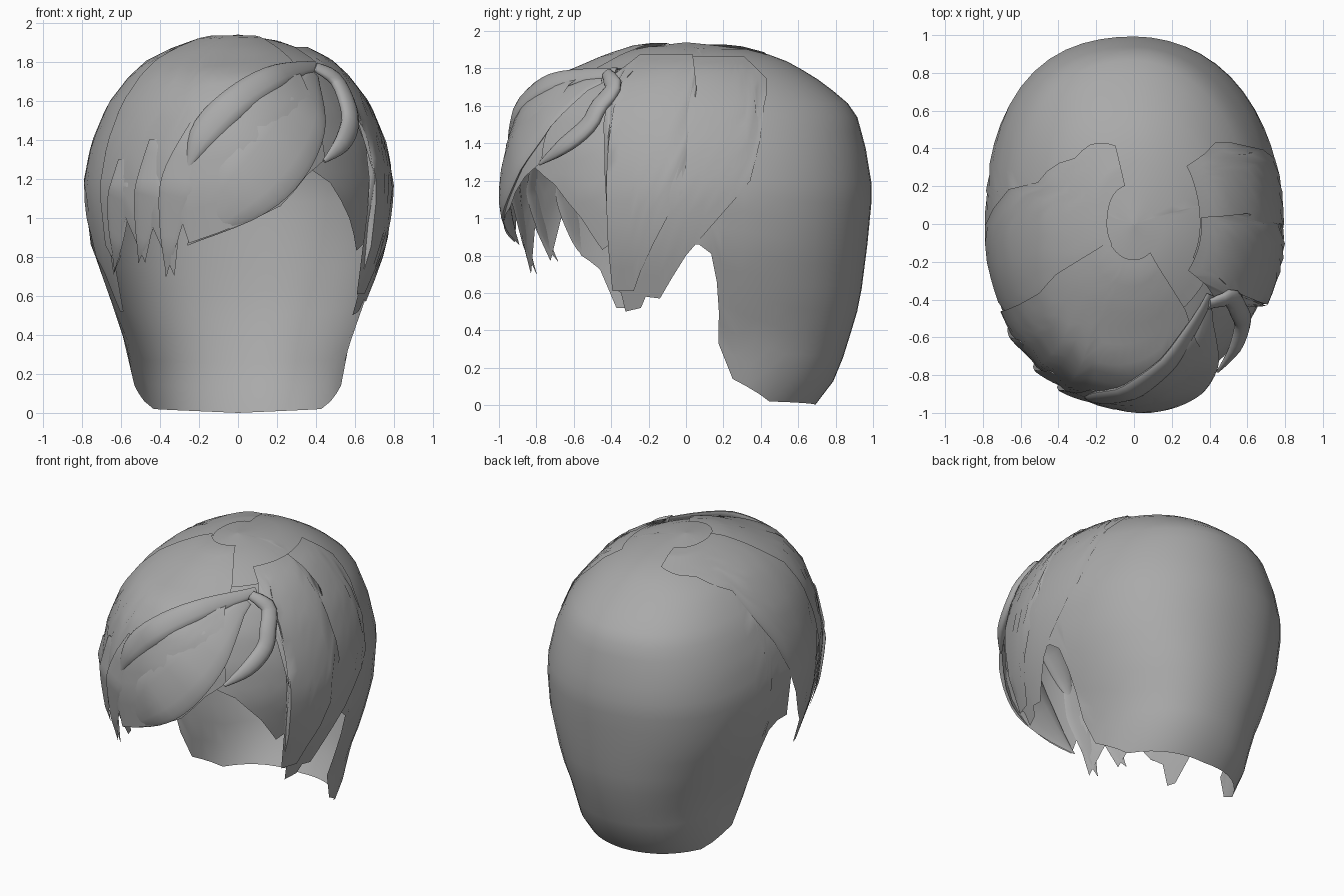
import bpy, bmesh, math
from mathutils import Vector

cube = bpy.data.objects.get("Cube")
if cube:
    bpy.data.objects.remove(cube)

hair = bpy.data.materials.new("hair grey")
hair.use_nodes = True
GREY = (0.4, 0.4, 0.4, 1)
hair.diffuse_color = GREY
hair.node_tree.nodes["Principled BSDF"].inputs["Base Color"].default_value = GREY

# Head outline by height: (z, half width, front depth, back depth)
PROFILE = [(0, .48, .6, .69), (.03, .53, .66, .72), (.16, .55, .75, .81), (.35, .575, .82, .87),
           (.55, .65, .88, .93), (.86, .755, .95, .97), (1.15, .79, .975, .998),
           (1.38, .745, .95, .96), (1.58, .66, .88, .905), (1.72, .55, .76, .74),
           (1.8, .46, .56, .61), (1.86, .34, .42, .5), (1.91, .2, .26, .3), (1.94, 0, 0, 0)]


def outline(z):
    z = min(max(z, 0), PROFILE[-1][0])
    for a, b in zip(PROFILE, PROFILE[1:]):
        if z <= b[0]:
            t = (z - a[0]) / (b[0] - a[0])
            return [p + (q - p) * t for p, q in zip(a[1:], b[1:])]


def head(angle, z, off=0):
    """Point on the head; angle 0 is the front, 90 is +x."""
    w, f, b = outline(z)
    s, c = math.sin(math.radians(angle)), math.cos(math.radians(angle))
    # The back is fuller on the diagonals, the +x front flatter
    if c > 0:
        fuller = 0 if s < 0 else -.025
    else:
        fuller = .06 if s < 0 else .045 * max(0, min(1, 1.6 - z))
    k = 1 + fuller * (2 * s * c) ** 2
    lift = off * max(0, (z - 1.3) / .64)
    return Vector(((w * k + off) * s, -((f if c > 0 else b) * k + off) * c, z + lift))


def finish(name, bm, angle=50):
    bmesh.ops.remove_doubles(bm, verts=bm.verts, dist=.0005)
    mesh = bpy.data.meshes.new(name)
    bm.to_mesh(mesh)
    bm.free()
    obj = bpy.data.objects.new(name, mesh)
    bpy.context.collection.objects.link(obj)
    mesh.materials.append(hair)
    bpy.ops.object.select_all(action='DESELECT')
    obj.select_set(True)
    bpy.context.view_layer.objects.active = obj
    bpy.ops.object.shade_smooth_by_angle(angle=math.radians(angle))


def grid_faces(bm, grid, wrap=False):
    for a, b in zip(grid, grid[1:]):
        n = len(a)
        for i in range(n if wrap else n - 1):
            j = (i + 1) % n
            bm.faces.new((a[i], b[i], b[j], a[j]))


def sheet(name, edge, top=1.94, off=0, rows=16):
    """Hair sheet on the head from a top height to a lower edge of (angle, z)."""
    columns = []
    for (a0, z0), (a1, z1) in zip(edge, edge[1:]):
        n = max(1, math.ceil(abs(a1 - a0) / 7))
        columns += [(a0 + (a1 - a0) * k / n, z0 + (z1 - z0) * k / n) for k in range(n)]
    columns.append(edge[-1])
    bm = bmesh.new()
    grid = []
    for angle, low in columns:
        zs = [low + (top - low) * math.sin(r / rows * math.pi / 2) for r in range(rows + 1)]
        grid.append([bm.verts.new(head(angle, z, off)) for z in zs])
    grid_faces(bm, grid)
    bmesh.ops.recalc_face_normals(bm, faces=bm.faces)
    finish(name, bm)


def spline(p, t):
    """Smooth curve through points p, with t from 0 to 1."""
    i = min(int(t * (len(p) - 1)), len(p) - 2)
    u = t * (len(p) - 1) - i
    a, b, c, d = (Vector(p[max(0, min(len(p) - 1, i + k))]) for k in (-1, 0, 1, 2))
    return .5 * (2 * b + (c - a) * u + (2 * a - 5 * b + 4 * c - d) * u**2
                 + (3 * b - a - 3 * c + d) * u**3)


def lock(name, points, flat=.35, off=.02, steps=18, sides=12):
    """Rounded lock lying on the front, through points of (x, z, half width)."""
    path = []
    for k in range(steps + 1):
        x, z, r = spline(points, k / steps)
        s = max(-.98, min(.98, x / outline(z)[0]))
        path.append((head(math.degrees(math.asin(s)), z, off), max(r, .003)))
    bm = bmesh.new()
    rings = []
    for k, (p, r) in enumerate(path):
        along = (path[min(k + 1, steps)][0] - path[max(k - 1, 0)][0]).normalized()
        out = Vector((p.x, p.y, (p.z - 1) * .5))
        out = (out - along * out.dot(along)).normalized()
        across = along.cross(out)
        ring = []
        for i in range(sides):
            a = i / sides * math.tau
            ring.append(bm.verts.new(p + across * r * math.cos(a) + out * r * flat * math.sin(a)))
        rings.append(ring)
    grid_faces(bm, rings, True)
    bm.faces.new(rings[0])
    bm.faces.new(rings[-1])
    bmesh.ops.recalc_face_normals(bm, faces=bm.faces)
    finish(name, bm)


# Back of the hair, mirrored edge around the nape
half = [(88, .86), (94, .86), (98, .81), (100, .66), (101, .5), (101.5, .33), (108, .14), (127, .02)]
sheet("back_hair", half + [(180, 0)] + [(360 - a, z) for a, z in reversed(half)], rows=24)
sheet("crown", [(-100, 1.8), (100, 1.8)], rows=8)

# Side panels on +x, front one outermost
sheet("left_rear_panel", [(65, .62), (67, .6), (68, .5), (74, .52), (76, .58), (81, .57), (90, .8),
                          (100, 1.0), (110, 1.2), (118, 1.6), (127, 1.74)], 1.86, .009)
sheet("left_front_panel", [(55, 1.75), (61, 1.5), (63.5, 1.2), (64, .61), (72, .61), (75, .72),
                           (84, 1.0), (90, 1.27), (94, 1.68)], 1.86, .018)
sheet("left_under_strand", [(28, 1.27), (40, 1.18), (52, 1.0), (60, .83), (68, .9)], 1.82, -.03)

# Long sheet on -x
sheet("right_side_sheet", [(-161, 1.88), (-128, 1.845), (-108, 1.75), (-95, 1.4), (-84, 1.0),
                           (-78, .8), (-73, .72), (-69, .52), (-65, .52), (-60, .74), (-54, .8)],
      1.92, .009)

# Swept fringe with pointed tips
sheet("fringe", [(-62, .86), (-58, .76), (-54, .8), (-50, .92), (-47, 1.0), (-40, .77), (-34, .95),
                 (-27, .7), (-22, 1.0), (-19, .87), (-8, .92), (7, 1.0), (16, 1.06), (27, 1.22),
                 (36, 1.3)], 1.92, .016, 20)

# Flat pointed strands over the fringe
strands = {"inner": [(-.2, 1.5, .03), (-.3, 1.2, .09), (-.34, .95, .06), (-.36, .7, 0)],
           "middle": [(-.42, 1.4, .03), (-.45, 1.15, .08), (-.47, .97, .06), (-.5, .77, 0)],
           "outer": [(-.58, 1.3, .03), (-.6, 1.1, .08), (-.61, .92, .06), (-.62, .72, 0)]}
for place, points in strands.items():
    lock(place + "_fringe_strand", points, .1, .016)

# Locks gathered at the parting
lock("upper_lock", [(.4, 1.77, .03), (.2, 1.72, .065), (.0, 1.6, .08), (-.17, 1.43, .075),
                    (-.26, 1.24, 0)], off=.015)
lock("broad_lock", [(.4, 1.74, .03), (.33, 1.54, .15), (.19, 1.32, .19), (.0, 1.12, .16),
                    (-.26, .86, 0)], .16, .0)
lock("curled_lock", [(.39, 1.76, .03), (.5, 1.69, .05), (.57, 1.52, .055), (.54, 1.39, .05),
                     (.44, 1.29, .01)], .6)
